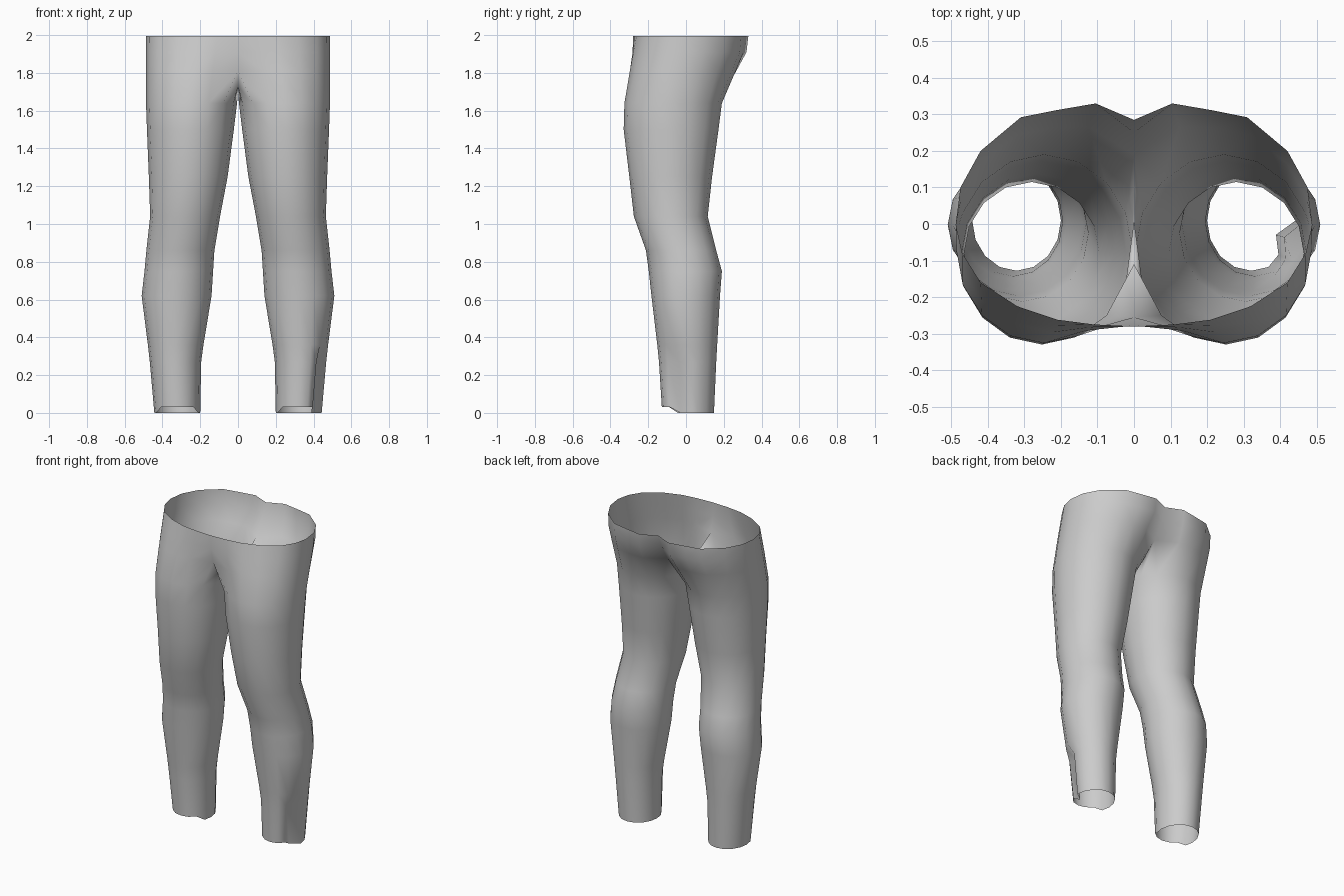
import bpy, bmesh
from math import cos, sin, radians

cube = bpy.data.objects.get("Cube")
if cube:
    bpy.data.objects.remove(cube, do_unlink=True)

# One plain cloth colour
cloth = bpy.data.materials.new("grey cloth")
cloth.use_nodes = True
grey = (0.6, 0.6, 0.6, 1)
cloth.diffuse_color = grey
cloth.node_tree.nodes["Principled BSDF"].inputs["Base Color"].default_value = grey

SIDES = 16   # points around a leg; the first 13 run from front to back of the hip
HIP = 13

# Half outline of the waist, front centre to back centre
WAIST = [(0, -.28), (.11, -.275), (.21, -.262), (.32, -.225), (.42, -.16),
         (.47, -.08), (.488, 0), (.475, .1), (.42, .2), (.31, .292),
         (.21, .312), (.105, .33), (0, .285)]

# Leg sections: height, inner x, outer x, front y, back y
LEG = [(1.64, .005, .487, -.326, .19), (1.5, .022, .482, -.33, .172),
       (1.25, .055, .472, -.3, .138), (1.04, .095, .465, -.276, .115),
       (.86, .125, .485, -.212, .16), (.75, .132, .495, -.197, .19),
       (.62, .14, .51, -.183, .18), (.36, .183, .477, -.152, .165),
       (.27, .195, .467, -.143, .16), (.02, .2, .443, -.128, .148)]


def section(z, inner, outer, front, back):
    """Closed oval loop, starting at the inner front."""
    pts = []
    for i in range(SIDES):
        a = radians(-135 + 360 / SIDES * i)
        pts.append(((inner + outer) / 2 + (outer - inner) / 2 * cos(a),
                    (front + back) / 2 + (back - front) / 2 * sin(a), z))
    return pts


def hip_row(z, front_mix, back_mix, thigh, ends=None):
    """Open row between the waist outline and the thigh oval."""
    pts = []
    for i, (x, y) in enumerate(WAIST):
        t = front_mix if y < 0 else back_mix
        tx, ty, _ = thigh[i]
        pts.append([x + (tx - x) * t, y + (ty - y) * t, z])
    pts[0][0] = pts[-1][0] = 0
    if ends:
        pts[0][1], pts[-1][1] = ends
    return pts


def bridge(bm, upper, lower, closed):
    n = len(upper)
    for i in range(n if closed else n - 1):
        j = (i + 1) % n
        bm.faces.new((upper[i], lower[i], lower[j], upper[j]))


bm = bmesh.new()
for side in (1, -1):
    def verts(pts):
        return [bm.verts.new((side * x, y, z)) for x, y, z in pts]

    # Hips, from the waist opening down to the crotch
    thigh = section(*LEG[0])
    rows = [verts(hip_row(1.995, 0, 0, thigh)),
            verts(hip_row(1.91, .25, .06, thigh, (-.278, .25))),
            verts(hip_row(1.81, .55, .4, thigh, (-.255, .19)))]
    for a, b in zip(rows, rows[1:]):
        bridge(bm, a, b, False)

    # Crotch seam closes the top loop of the leg
    seam = verts([(0, .1, 1.745), (0, .01, 1.7), (0, -.11, 1.73)])
    loop = rows[-1] + seam

    # Leg, with a pinched crease in one outer cuff
    for spec in LEG:
        pts = section(*spec)
        z = spec[0]
        if z < .1:
            pts = [(x, y, z - .02 if y > -.05 else z + .01) for x, y, z in pts]
        if side > 0 and z < .3:
            for i, pull in ((5, .045), (4, .012)):
                x, y, h = pts[i]
                pts[i] = (x - pull, y + pull * .3, h)
        ring = verts(pts)
        bridge(bm, loop, ring, True)
        loop = ring

bmesh.ops.remove_doubles(bm, verts=bm.verts[:], dist=.0005)
bmesh.ops.recalc_face_normals(bm, faces=bm.faces[:])

# Make sure the cloth faces outward
outermost = max(bm.faces, key=lambda f: f.calc_center_median().x)
if outermost.normal.x < 0:
    bmesh.ops.reverse_faces(bm, faces=bm.faces[:])

mesh = bpy.data.meshes.new("trousers")
bm.to_mesh(mesh)
bm.free()
mesh.materials.append(cloth)
mesh.shade_smooth()
trousers = bpy.data.objects.new("trousers", mesh)
bpy.context.collection.objects.link(trousers)
